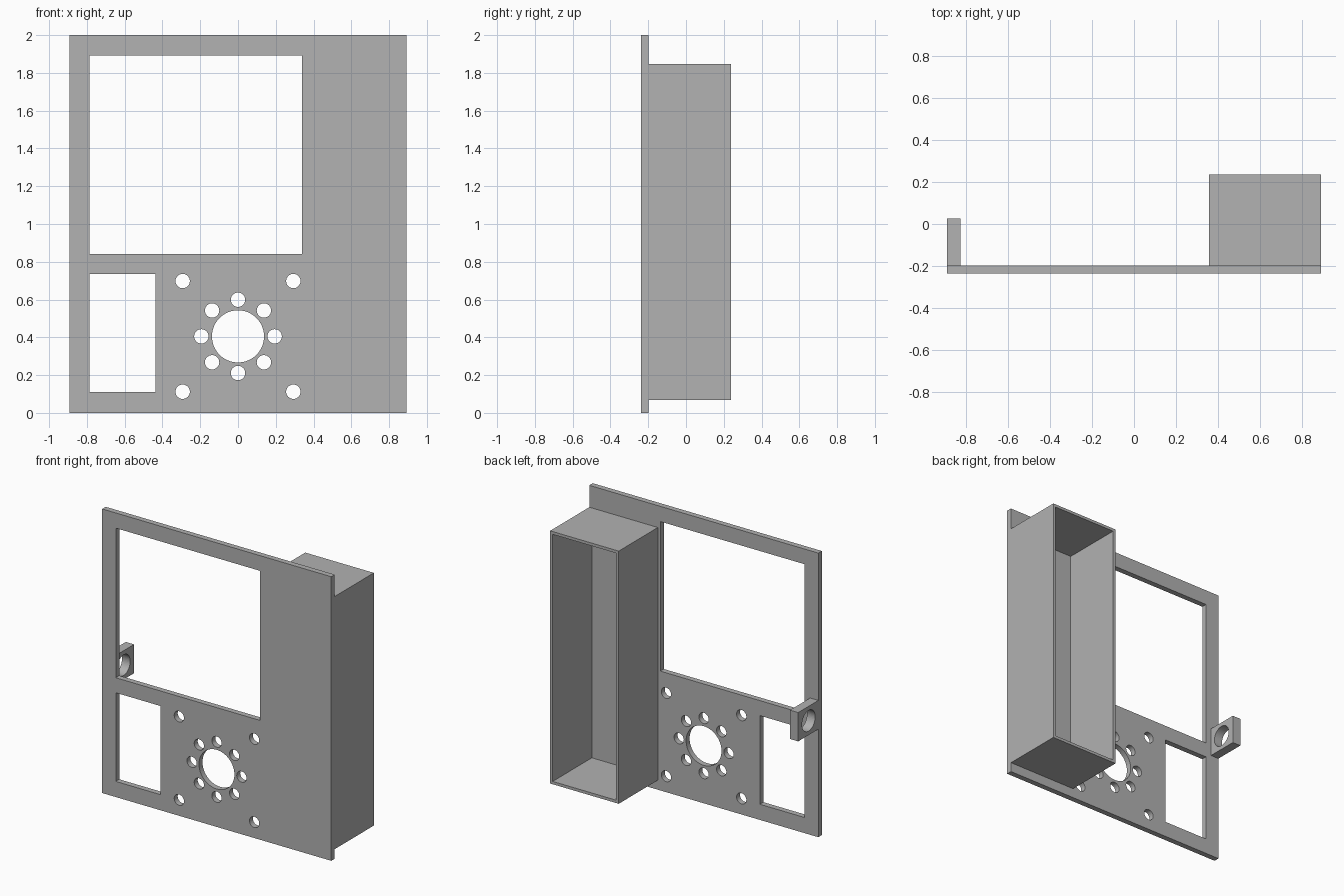
import bpy
import bmesh
from math import cos, sin, pi, radians

cube = bpy.data.objects.get("Cube")
if cube:
    bpy.data.objects.remove(cube, do_unlink=True)

grey = bpy.data.materials.new("plain grey")
grey.use_nodes = True
colour = (0.445, 0.445, 0.445, 1)
grey.diffuse_color = colour
grey.node_tree.nodes["Principled BSDF"].inputs["Base Color"].default_value = colour


def rect(u0, u1, v0, v1):
    return [(u0, v0), (u1, v0), (u1, v1), (u0, v1)]


def circle(u, v, r, n=48):
    return [(u + r * cos(2 * pi * i / n), v + r * sin(2 * pi * i / n)) for i in range(n)]


def slab(name, outlines, start, end, axis):
    """Extrude an outline with holes from start to end along y or x."""
    curve = bpy.data.curves.new(name + "_profile", "CURVE")
    curve.dimensions = "2D"
    curve.fill_mode = "BOTH"
    curve.extrude = (end - start) / 2
    for points in outlines:
        spline = curve.splines.new("POLY")
        spline.points.add(len(points) - 1)
        for p, (u, v) in zip(spline.points, points):
            p.co = (u, v, 0, 1)
        spline.use_cyclic_u = True
    helper = bpy.data.objects.new(name + "_profile", curve)
    bpy.context.collection.objects.link(helper)
    depsgraph = bpy.context.evaluated_depsgraph_get()
    mesh = bpy.data.meshes.new_from_object(helper.evaluated_get(depsgraph))
    bpy.data.objects.remove(helper, do_unlink=True)

    # Weld the caps to the sides
    bm = bmesh.new()
    bm.from_mesh(mesh)
    bmesh.ops.remove_doubles(bm, verts=bm.verts, dist=0.0001)
    bmesh.ops.recalc_face_normals(bm, faces=bm.faces)
    for f in bm.faces:
        f.smooth = False
    bm.to_mesh(mesh)
    bm.free()

    mesh.name = name
    mesh.materials.clear()
    mesh.materials.append(grey)
    obj = bpy.data.objects.new(name, mesh)
    bpy.context.collection.objects.link(obj)
    middle = (start + end) / 2
    if axis == "y":
        obj.rotation_euler = (radians(90), 0, 0)
        obj.location.y = middle
    else:
        obj.rotation_euler = (radians(90), 0, radians(90))
        obj.location.x = middle
    return obj


W, FRONT, BACK = 0.892, -0.237, 0.237
PLATE_BACK = -0.198
HUB_Z, HOLE = 0.405, 0.038

# Front panel: two windows, hub opening, ring of holes and four corner holes
cuts = [rect(-0.786, 0.339, 0.84, 1.893),
        rect(-0.786, -0.437, 0.11, 0.734),
        circle(0, HUB_Z, 0.138, 64)]
for i in range(8):
    a = i * pi / 4
    cuts.append(circle(0.194 * cos(a), HUB_Z + 0.194 * sin(a), HOLE))
for sx in (-1, 1):
    for sz in (-1, 1):
        cuts.append(circle(sx * 0.293, HUB_Z + sz * 0.293, HOLE))
slab("front_panel", [rect(-W, W, 0, 2)] + cuts, FRONT, PLATE_BACK, "y")

# Open-backed box walls behind the panel
T = 0.02
slab("box_walls", [rect(0.358, W, 0.067, 1.846),
                   rect(0.358 + T, W - T, 0.067 + T, 1.846 - T)],
     PLATE_BACK, BACK, "y")

# Side lug with a round hole
slab("side_lug", [rect(PLATE_BACK, 0.026, 0.76, 0.963),
                  circle(-0.09, 0.861, 0.073)], -W, -0.828, "x")
